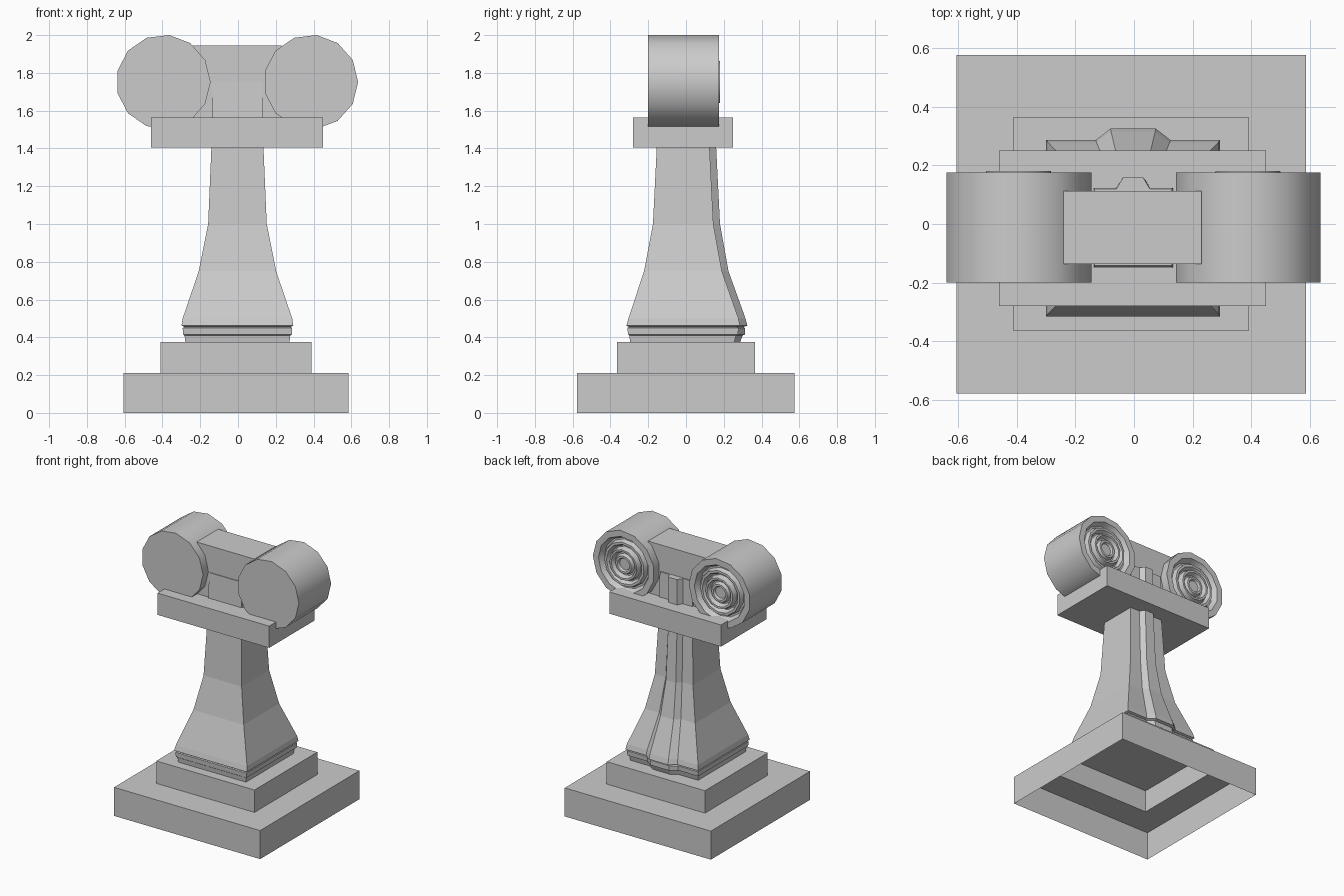
import bpy
from math import sin, cos, tau, radians

if "Cube" in bpy.data.objects:
    bpy.data.objects.remove(bpy.data.objects["Cube"])


def loft(name, rings, cap_start=True, cap_end=True, smooth=False):
    """Skin a stack of equal-length point rings."""
    n = len(rings[0])
    verts = [p for ring in rings for p in ring]
    faces = []
    for k in range(len(rings) - 1):
        a, b = k * n, (k + 1) * n
        for i in range(n):
            j = (i + 1) % n
            faces.append((a + i, a + j, b + j, b + i))
    if cap_start:
        faces.append(tuple(reversed(range(n))))
    if cap_end:
        faces.append(tuple(range(len(verts) - n, len(verts))))
    mesh = bpy.data.meshes.new(name)
    mesh.from_pydata(verts, [], faces)
    mesh.update()
    obj = bpy.data.objects.new(name, mesh)
    bpy.context.collection.objects.link(obj)
    if smooth:
        bpy.ops.object.select_all(action='DESELECT')
        obj.select_set(True)
        bpy.context.view_layer.objects.active = obj
        bpy.ops.object.shade_smooth_by_angle(angle=radians(30))
    return obj


def rect(x0, x1, y0, y1, z):
    return [(x0, y0, z), (x1, y0, z), (x1, y1, z), (x0, y1, z)]


def box(name, x0, x1, y0, y1, z0, z1):
    return loft(name, [rect(x0, x1, y0, y1, z0), rect(x0, x1, y0, y1, z1)])


# Stepped plinth, a hollow shell open underneath
plinth = (-0.605, 0.585, -0.578, 0.575)
step = (-0.41, 0.39, -0.365, 0.365)
loft("stepped_plinth", [rect(*plinth, 0), rect(*plinth, 0.21),
                        rect(*step, 0.21), rect(*step, 0.375)], cap_start=False)


# Flared shaft with a raised rib down the back
def shaft_ring(z, hx, front, back, rib):
    c = -0.003
    outline = [(-1, front), (1, front), (1, back), (0.43, back),
               (0.26, rib), (-0.26, rib), (-0.43, back), (-1, back)]
    return [(c + u * hx, y, z) for u, y in outline]


shaft_rows = [
    (0.37, 0.275, -0.295, 0.255, 0.285),
    (0.41, 0.280, -0.300, 0.265, 0.300),
    (0.415, 0.288, -0.307, 0.275, 0.312),
    (0.45, 0.290, -0.310, 0.278, 0.312),
    (0.455, 0.280, -0.303, 0.268, 0.303),
    (0.462, 0.296, -0.315, 0.286, 0.325),
    (0.50, 0.290, -0.305, 0.278, 0.315),
    (0.75, 0.205, -0.222, 0.190, 0.225),
    (1.00, 0.155, -0.175, 0.145, 0.180),
    (1.40, 0.138, -0.155, 0.125, 0.160),
    (1.75, 0.132, -0.142, 0.120, 0.158),
]
loft("shaft", [shaft_ring(*row) for row in shaft_rows])

# Capital slab and the block between the scrolls
box("capital_slab", -0.46, 0.45, -0.28, 0.25, 1.405, 1.565)
box("capital_block", -0.24, 0.23, -0.137, 0.112, 1.55, 1.945)

# Thirteen-sided scroll drums, plain in front with concentric ridges behind
drum_profile = [
    (0.25, -0.20), (0.25, 0.175), (0.205, 0.175), (0.185, 0.135),
    (0.172, 0.135), (0.162, 0.168), (0.145, 0.168), (0.130, 0.140),
    (0.122, 0.140), (0.112, 0.180), (0.098, 0.180), (0.085, 0.150),
    (0.075, 0.150), (0.065, 0.176), (0.050, 0.176), (0.042, 0.160),
]
for side, cx in (("left", -0.395), ("right", 0.386)):
    loft(side + "_scroll",
         [[(cx + r * cos(-tau * i / 13), y, 1.752 + r * sin(-tau * i / 13))
           for i in range(13)] for r, y in drum_profile], smooth=True)
